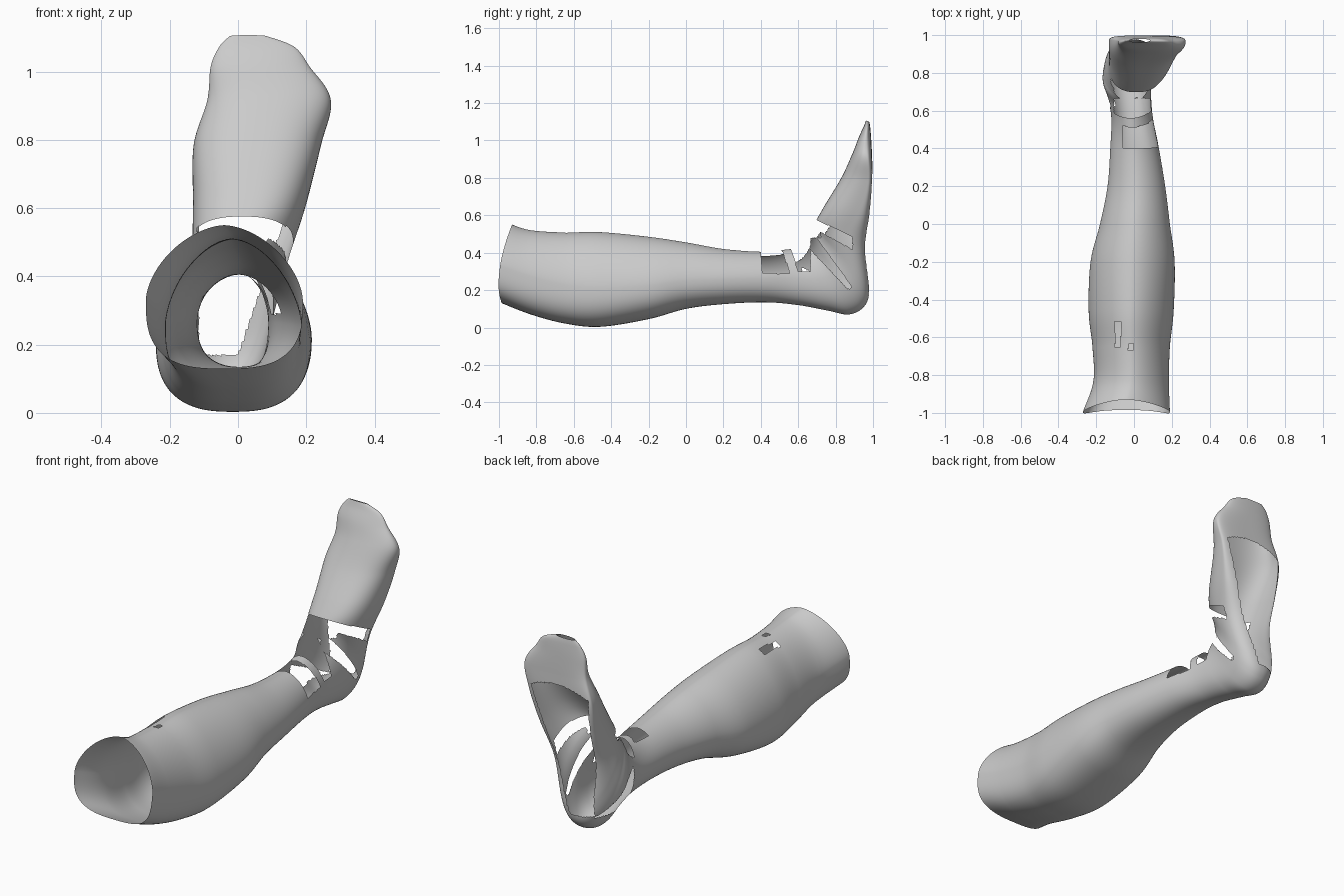
import bpy, bmesh, math

if "Cube" in bpy.data.objects:
    bpy.data.objects.remove(bpy.data.objects["Cube"])

skin = bpy.data.materials.new("plain grey")
skin.diffuse_color = (0.6, 0.6, 0.6, 1)
skin.use_nodes = True
skin.node_tree.nodes["Principled BSDF"].inputs["Base Color"].default_value = skin.diffuse_color

# Cross-sections from knee to toes: dorsal y, z, plantar y, z, x min, x max
RINGS = [
    (-.93, .55, -.985, .13, -.27, .19),
    (-.83, .52, -.83, .07, -.215, .185),
    (-.65, .508, -.65, .022, -.22, .19),
    (-.46, .51, -.46, .004, -.24, .21),
    (-.2, .485, -.2, .045, -.23, .215),
    (0, .455, 0, .1, -.18, .19),
    (.2, .42, .2, .125, -.14, .165),
    (.4, .405, .42, .135, -.125, .13),
    (.52, .415, .6, .12, -.12, .1),
    (.6, .43, .76, .09, -.14, .09),
    (.65, .475, .87, .07, -.165, .09),
    (.665, .505, .95, .11, -.16, .1),
    (.68, .535, .98, .2, -.15, .115),
    (.695, .57, .965, .42, -.135, .155),
    (.74, .65, .985, .6, -.132, .2),
    (.83, .8, .998, .78, -.13, .243),
    (.89, .93, .995, .91, -.09, .272),
    (.925, 1.02, .99, 1.01, -.08, .21),
    (.95, 1.075, .985, 1.07, -.055, .165),
    (.962, 1.107, .98, 1.1, -.025, .085),
]
SIDES, SUB = 150, 22


def section(u):
    """Catmull-Rom blend of the cross-section table."""
    i = min(int(u), len(RINGS) - 2)
    t = u - i
    p = [RINGS[max(0, min(len(RINGS) - 1, k))] for k in range(i - 1, i + 3)]
    return [.5 * (2 * b + (c - a) * t + (2 * a - 5 * b + 4 * c - d) * t * t
                  + (3 * b - a - 3 * c + d) * t ** 3) for a, b, c, d in zip(*p)]


def bump(u, centre, width):
    return math.exp(-((u - centre) / width) ** 2)


def power(v, n):
    return math.copysign(abs(v) ** (2 / n), v)


def ring_points(u):
    dy, dz, py, pz, x0, x1 = section(u)
    widest = .5 + .1 * bump(u, 3.5, 3) + .31 * bump(u, 15, 1.5)
    top = 1.7 + .6 * bump(u, 14, 2.5) + .3 * min(1, u / 19)
    low = 2.2 + .7 * bump(u, 0, 4) + 1.8 * bump(u, 14.8, 1.6)
    pts = []
    for k in range(SIDES):
        a = 2 * math.pi * k / SIDES
        c, s = math.cos(a), math.sin(a)
        up = c > 0
        h = widest - (widest if up else 1 - widest) * power(c, top if up else low)
        x = (x0 + x1) / 2 + (x1 - x0) / 2 * power(s, top if up else low)
        bow = .035 * max(0, 1 - u) * s * s        # bowed rim at the knee
        pts.append((x, dy + (py - dy) * h - bow, dz + (pz - dz) * h))
    return pts


def loft(name, first, last, is_open):
    bm = bmesh.new()
    count = (last - first) * SUB
    rows = [[bm.verts.new(p) for p in ring_points(first + j / SUB)]
            for j in range(count + 1)]
    for j in range(count):
        for k in range(SIDES):
            m = (k + 1) % SIDES
            q = [rows[j][k], rows[j][m], rows[j + 1][m], rows[j + 1][k]]
            centre = (q[0].co + q[2].co) / 2
            ang = abs(180 - 360 * (k + .5) / SIDES)   # 0 = middle of the sole
            if not is_open(centre, first + (j + .5) / SUB, ang):
                bm.faces.new(q)
    bmesh.ops.delete(bm, geom=[v for v in bm.verts if not v.link_faces], context='VERTS')
    bmesh.ops.recalc_face_normals(bm, faces=bm.faces)
    mesh = bpy.data.meshes.new(name)
    bm.to_mesh(mesh)
    bm.free()
    mesh.materials.append(skin)
    mesh.shade_smooth()
    ob = bpy.data.objects.new(name, mesh)
    bpy.context.collection.objects.link(ob)
    return ob


def leg_open(c, u, ang):
    # small tears on the shin
    if c.z < .4:
        return False
    return (-.1 < c.x < -.07 and -.65 < c.y < -.52) or \
           (-.03 < c.x < -.005 and -.67 < c.y < -.63)


def foot_open(c, u, ang):
    x, y, z = c
    # sole opening, leaning to the inner side at the heel, arched below the toes
    if u > 11 and ang < 100 and y > .88:
        if .17 < z < .85 - 1.5 * (x - .06) ** 2 and -.115 < x < .34 * (z - .17):
            return True
    # inner ankle opening below the diagonal band
    if x < -.05 and .62 < y < .93 and .16 < z < .33 - (y - .6) * .5:
        return True
    # window in front of the ankle
    strap = .51 + (.42 - z) * .35
    if x > -.06 and z > .29 and y < strap:
        return True
    # window behind the strap, up to the top of the foot
    if x > -.105 and z > .3 and strap + .05 < y < .665 and u < 13.1:
        return True
    if x > -.105 and u < 13.1 and y < .72 and z > .48:
        return True
    # gap under the top of the foot
    edge = .575 - (y - .695) * .45
    if x > -.12 and edge - .05 - (y - .695) * .1 < z < edge and y < .89:
        return True
    # diagonal slit on the outer ankle
    if x > .02 and z > .2:
        t = max(0, min(1, ((y - .67) * .2 - (z - .46) * .24) / (.2 ** 2 + .24 ** 2)))
        d = math.hypot(y - .67 - .2 * t, z - .46 + .24 * t)
        if d < .033 - .02 * t:
            return True
    return False


# Calf and shin tube, open at the knee
loft("lower_leg", 0, 7, leg_open)
# Ankle, heel and foot shell with its openings
loft("ankle_and_foot", 7, len(RINGS) - 1, foot_open)
